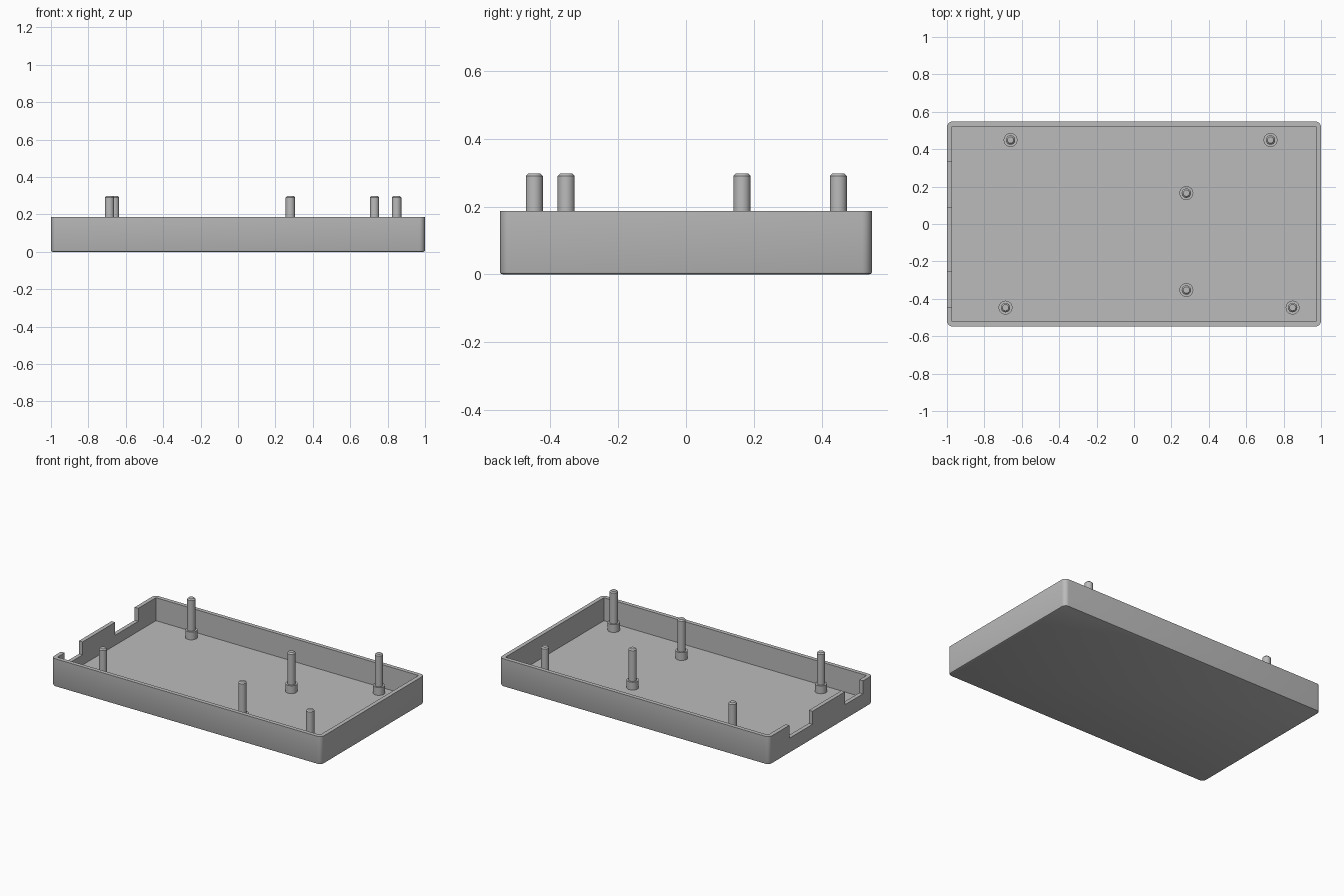
import bpy, bmesh, math

cube = bpy.data.objects.get("Cube")
if cube:
    bpy.data.objects.remove(cube, do_unlink=True)

HALF_X, HALF_Y, RIM = 1.0, 0.548, 0.187
WALL, FLOOR = 0.027, 0.033
POST_TOP, POST_R = 0.298, 0.025
COLLAR_TOP, COLLAR_R = 0.085, 0.037

grey = bpy.data.materials.new("plain grey")
grey.use_nodes = True
colour = (0.5, 0.5, 0.5, 1)
grey.diffuse_color = colour
grey.node_tree.nodes["Principled BSDF"].inputs["Base Color"].default_value = colour


def finish(bm, name):
    bmesh.ops.recalc_face_normals(bm, faces=bm.faces)
    mesh = bpy.data.meshes.new(name)
    bm.to_mesh(mesh)
    bm.free()
    mesh.materials.append(grey)
    obj = bpy.data.objects.new(name, mesh)
    bpy.context.collection.objects.link(obj)
    return obj


def box(bm, low, high):
    verts = bmesh.ops.create_cube(bm, size=1)["verts"]
    for v in verts:
        v.co = [(a + b) / 2 + c * (b - a) for a, b, c in zip(low, high, v.co)]


def smooth(obj):
    bpy.ops.object.select_all(action="DESELECT")
    obj.select_set(True)
    bpy.context.view_layer.objects.active = obj
    bpy.ops.object.shade_smooth_by_angle(angle=math.radians(30))


# Tray shell: rounded upright corners and a softened bottom edge
bm = bmesh.new()
box(bm, (-HALF_X, -HALF_Y, 0), (HALF_X, HALF_Y, RIM))
upright = [e for e in bm.edges if abs(e.verts[0].co.z - e.verts[1].co.z) > 0.1]
bmesh.ops.bevel(bm, geom=upright, offset=0.03, segments=6, profile=0.5, affect="EDGES")
bottom = [e for e in bm.edges if all(v.co.z < 0.001 for v in e.verts)]
bmesh.ops.bevel(bm, geom=bottom, offset=0.008, segments=2, profile=0.5, affect="EDGES")
tray = finish(bm, "tray")


# Cavity and the two connector notches in the right-hand end wall
def cut(name, low, high):
    bm = bmesh.new()
    box(bm, low, high)
    cutter = finish(bm, name)
    mod = tray.modifiers.new(name, "BOOLEAN")
    mod.operation, mod.solver, mod.object = "DIFFERENCE", "EXACT", cutter
    bpy.context.view_layer.objects.active = tray
    bpy.ops.object.modifier_apply(modifier=mod.name)
    bpy.data.objects.remove(cutter, do_unlink=True)


cut("cavity", (WALL - HALF_X, WALL - HALF_Y, FLOOR), (HALF_X - WALL, HALF_Y - WALL, 0.5))
for y0, y1 in ((0.09, 0.335), (-0.445, -0.255)):
    cut("notch", (-HALF_X - 0.1, y0, 0.1), (-HALF_X + 0.1, y1, 0.5))
smooth(tray)


# Mounting posts: lathed pin with chamfered tip standing on a wider collar
def post(name, x, y):
    profile = ((COLLAR_R, FLOOR - 0.01), (COLLAR_R, COLLAR_TOP), (POST_R, COLLAR_TOP),
               (POST_R, POST_TOP - 0.008), (POST_R - 0.008, POST_TOP))
    sides = 32
    bm = bmesh.new()
    rings = []
    for r, z in profile:
        angles = [math.tau * i / sides for i in range(sides)]
        rings.append([bm.verts.new((x + r * math.cos(a), y + r * math.sin(a), z)) for a in angles])
    for low, high in zip(rings, rings[1:]):
        for i in range(sides):
            j = (i + 1) % sides
            bm.faces.new((low[i], low[j], high[j], high[i]))
    bm.faces.new(rings[0])
    bm.faces.new(rings[-1])
    smooth(finish(bm, name))


post("back_right_post", -0.66, 0.449)
post("back_left_post", 0.73, 0.449)
post("middle_back_post", 0.28, 0.165)
post("middle_front_post", 0.28, -0.353)
post("front_right_post", -0.687, -0.447)
post("front_left_post", 0.848, -0.447)
